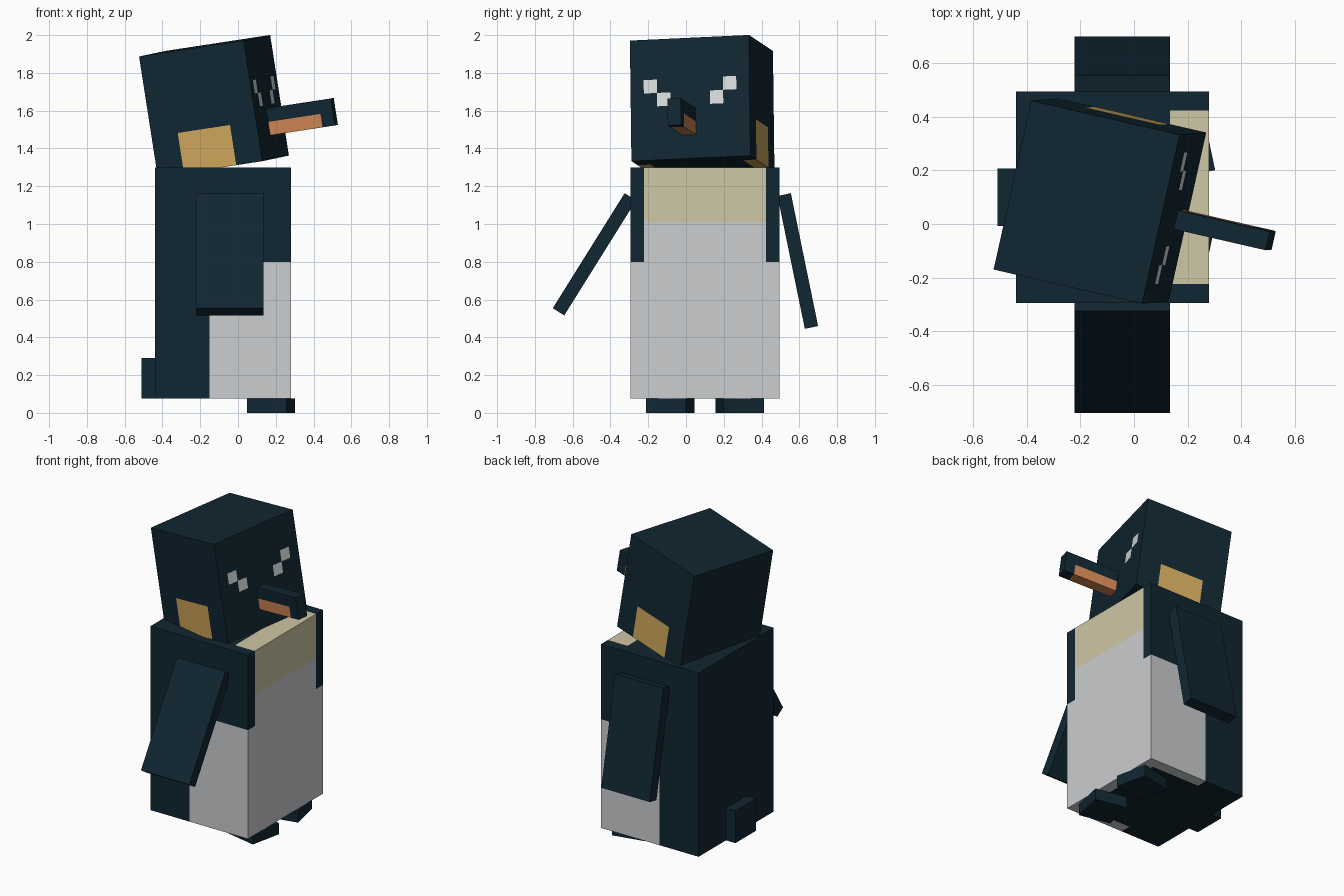
import bpy, bmesh
from math import radians
from mathutils import Matrix, Vector

cube = bpy.data.objects.get("Cube")
if cube:
    bpy.data.objects.remove(cube, do_unlink=True)

PX = 0.0718  # edge of one colour block


def material(name, rgb):
    col = []
    for v in rgb:
        c = v / 255
        col.append(c / 12.92 if c < 0.04045 else ((c + 0.055) / 1.055) ** 2.4)
    col.append(1)
    m = bpy.data.materials.new(name)
    m.use_nodes = True
    m.diffuse_color = col
    m.node_tree.nodes["Principled BSDF"].inputs["Base Color"].default_value = col
    return m


MATS = [
    material("dark_teal", (16, 38, 49)),
    material("belly_white", (203, 205, 207)),
    material("chest_cream", (207, 199, 165)),
    material("cheek_gold", (208, 168, 92)),
    material("beak_orange", (206, 134, 84)),
    material("eye_white", (216, 219, 219)),
]
DARK, WHITE, CREAM, GOLD, ORANGE, EYE = range(len(MATS))


def box(name, lo, hi, cuts=((), (), ()), paint=None, matrix=None):
    """Box from lo to hi, sliced at the cuts on each axis, painted face by face."""
    lo, hi = Vector(lo), Vector(hi)
    bm = bmesh.new()
    bmesh.ops.create_cube(bm, size=1)
    for v in bm.verts:
        v.co = Vector(a + (b - a) * (c + 0.5) for a, b, c in zip(lo, hi, v.co))
    for axis, values in enumerate(cuts):
        for value in values:
            co, no = Vector(), Vector()
            co[axis], no[axis] = value, 1
            geom = bm.verts[:] + bm.edges[:] + bm.faces[:]
            bmesh.ops.bisect_plane(bm, geom=geom, plane_co=co, plane_no=no)
    bm.normal_update()
    if paint:
        for f in bm.faces:
            f.material_index = paint(f.calc_center_median(), f.normal)
    if matrix:
        bm.transform(matrix)
    mesh = bpy.data.meshes.new(name)
    bm.to_mesh(mesh)
    bm.free()
    for m in MATS:
        mesh.materials.append(m)
    ob = bpy.data.objects.new(name, mesh)
    bpy.context.collection.objects.link(ob)
    return ob


# Body: pale belly wrapping onto the sides, cream chest
MID = 0.1  # centre line of the body
SIDE = 4.5 * PX


def paint_body(c, n):
    inner = abs(c.y - MID) < SIDE
    if n.x > 0.5:
        if c.z < 0.8:
            return WHITE
        if not inner:
            return DARK
        return CREAM if c.z > 1.0 else WHITE
    if n.z > 0.5:
        return CREAM if inner and c.x > 0.135 else DARK
    if abs(n.y) > 0.5:
        return WHITE if c.x > -0.15 and c.z < 0.8 else DARK
    if n.z < -0.5:
        edge = not inner or c.x > 0.208
        return WHITE if edge and c.x > -0.15 else DARK
    return DARK


box("body", (-0.44, MID - 0.395, 0.075), (0.28, MID + 0.395, 1.3),
    ((-0.15, 0.135, 0.208), (MID - SIDE, MID + SIDE), (0.8, 1.01)), paint_body)

# Tail
box("tail", (-0.51, MID - 1.5 * PX, 0.075), (-0.44, MID + 1.5 * PX, 0.29))

# Wings, hinged at their outer top edge
for name, y, angle, inward in (("right_wing", -0.325, -32, 1), ("left_wing", 0.555, 11.6, -1)):
    hinge = Matrix.Translation((0, y, 1.163)) @ Matrix.Rotation(radians(angle), 4, "X")
    ys = sorted((0, inward * PX))
    box(name, (-0.222, ys[0], -10 * PX), (0.135, ys[1], 0), matrix=hinge)

# Feet, turned outward
for name, side in (("right_foot", -1), ("left_foot", 1)):
    place = Matrix.Translation((0.175, MID + side * 0.184, 0)) @ Matrix.Rotation(radians(12 * side), 4, "Z")
    box(name, (-1.5 * PX, -1.5 * PX, 0), (1.5 * PX, 1.5 * PX, 0.075), matrix=place)

# Head frame in blocks: forward, across, up, from the top right corner of the face
across = Vector((0.217, 0.975, 0.046)).normalized()
up = Vector((-0.154, -0.015, 0.988))
up = (up - across * up.dot(across)).normalized()
forward = across.cross(up)
head_frame = Matrix((forward * PX, across * PX, up * PX)).transposed().to_4x4()
head_frame.translation = (0.03, -0.297, 1.971)


def paint_head(c, n):
    out = abs(c.y - 4.5)
    if n.x > 0.5:
        outer = 2.5 < out < 3.5 and -4 < c.z < -3
        inner = 1.5 < out < 2.5 and -5 < c.z < -4
        # eye blocks sit one step in from the cheeks
        return EYE if outer or inner else DARK
    cheek = -6 < c.x < -2
    if abs(n.y) > 0.5 and cheek and c.z < -6:
        return GOLD
    if n.z < -0.5 and cheek and out > 3.5:
        return GOLD
    return DARK


def paint_beak(c, n):
    if n.x > 0.5 or c.x > 4 or c.z > -6.25:
        return DARK
    return ORANGE


box("head", (-8, 0, -9), (0, 9, 0),
    ((-6, -2), (1, 2, 3, 6, 7, 8), (-6, -5, -4, -3)), paint_head, head_frame)

# Beak with a dark hooked tip
box("beak", (-0.1, 3.9, -7.25), (4.95, 4.9, -5.25), ((4,), (), (-6.25,)), paint_beak, head_frame)
